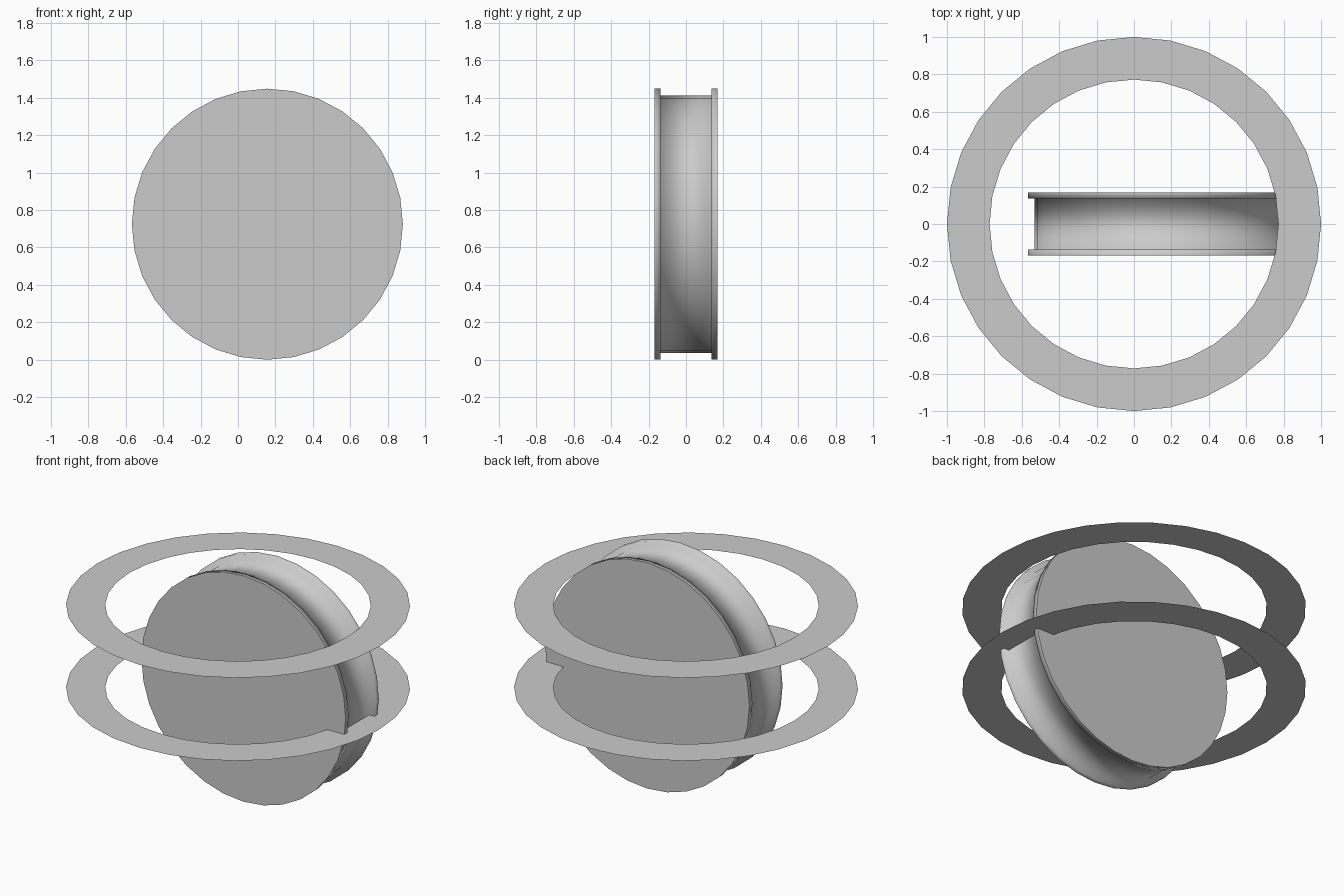
import bpy, bmesh, math

if "Cube" in bpy.data.objects:
    bpy.data.objects.remove(bpy.data.objects["Cube"])

SEG = 32
grey = bpy.data.materials.new("light grey")
grey.diffuse_color = (0.6, 0.6, 0.6, 1)
grey.use_nodes = True
grey.node_tree.nodes["Principled BSDF"].inputs["Base Color"].default_value = grey.diffuse_color


def lathe(name, profile, axis, centre, caps=False):
    """Sweep (radius, offset) points around the y or z axis."""
    bm = bmesh.new()
    loops = []
    for r, h in profile:
        loop = []
        for i in range(SEG):
            a = 2 * math.pi * i / SEG
            u, v = r * math.cos(a), r * math.sin(a)
            loop.append(bm.verts.new((u, h, v) if axis == "y" else (u, v, h)))
        loops.append(loop)
    for a, b in zip(loops, loops[1:]):
        for i in range(SEG):
            j = (i + 1) % SEG
            f = bm.faces.new((a[i], b[i], b[j], a[j]))
            f.smooth = caps
    if caps:
        # flat end discs, separated from the smooth rim by sharp edges
        for loop in (loops[0], loops[-1]):
            for e in bm.faces.new(loop).edges:
                e.smooth = False
    bmesh.ops.recalc_face_normals(bm, faces=bm.faces)
    if not caps and bm.faces[:][0].normal.z < 0:
        bmesh.ops.reverse_faces(bm, faces=bm.faces)
    me = bpy.data.meshes.new(name)
    bm.to_mesh(me)
    bm.free()
    me.materials.append(grey)
    ob = bpy.data.objects.new(name, me)
    ob.location = centre
    bpy.context.collection.objects.link(ob)
    return ob


# Upright wheel: two thin flanges either side of a recessed drum
R, DRUM, OUT, INN = 0.7245, 0.688, 0.168, 0.137
lathe("flanged_wheel",
      [(R, -OUT), (R, -INN), (DRUM, -INN), (DRUM, INN), (R, INN), (R, OUT)],
      "y", (0.157, 0, R), caps=True)

# Two flat horizontal rings around the wheel
for name, z in (("lower_ring", 0.622), ("upper_ring", 1.154)):
    lathe(name, [(0.772, 0), (1.0, 0)], "z", (0, 0, z))
